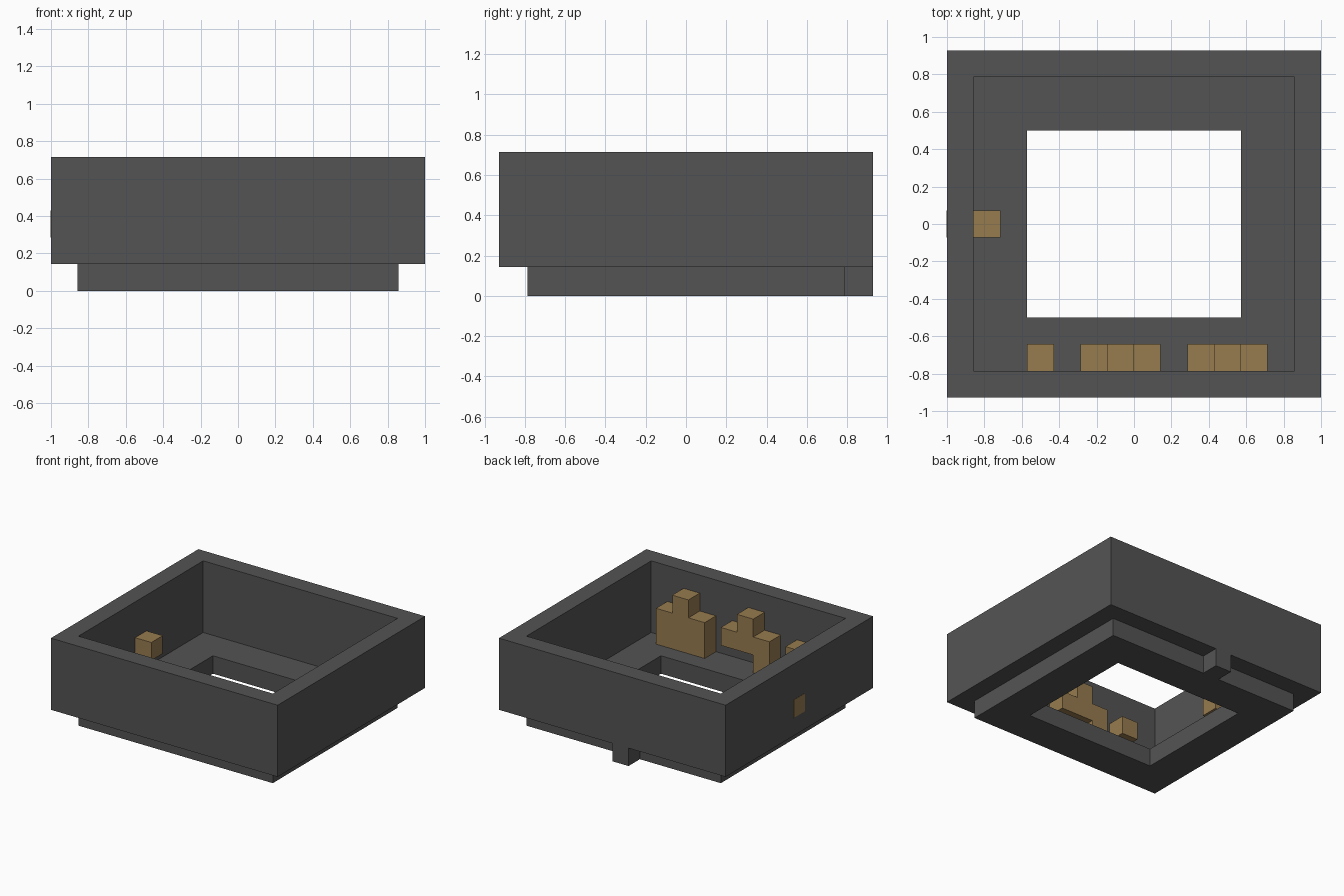
import bpy
import bmesh

U = 1 / 7  # block size

old = bpy.data.objects.get("Cube")
if old:
    bpy.data.objects.remove(old, do_unlink=True)


def material(name, rgb):
    m = bpy.data.materials.new(name)
    m.use_nodes = True
    m.diffuse_color = (*rgb, 1)
    m.node_tree.nodes["Principled BSDF"].inputs["Base Color"].default_value = (*rgb, 1)
    return m


GREY = material("dark grey", (0.088, 0.088, 0.088))
BROWN = material("wood brown", (0.31, 0.2, 0.08))


def finish(bm, name, mat):
    bmesh.ops.recalc_face_normals(bm, faces=bm.faces)
    mesh = bpy.data.meshes.new(name)
    bm.to_mesh(mesh)
    bm.free()
    mesh.materials.append(mat)
    obj = bpy.data.objects.new(name, mesh)
    bpy.context.collection.objects.link(obj)
    return obj


def rect_sweep(name, profile, mat):
    """Sweep a closed (half x, half y, z) profile round four square corners."""
    bm = bmesh.new()
    rings = [[bm.verts.new((sx * hx * U, sy * hy * U, z * U))
              for sx, sy in ((-1, -1), (1, -1), (1, 1), (-1, 1))]
             for hx, hy, z in profile]
    for a, b in zip(rings, rings[1:] + rings[:1]):
        for i in range(4):
            j = (i + 1) % 4
            bm.faces.new((a[i], a[j], b[j], b[i]))
    return finish(bm, name, mat)


def extrude_shape(name, outline, y0, y1, mat):
    """Extrude an (x, z) outline from y0 to y1, all in blocks."""
    bm = bmesh.new()
    face = bm.faces.new([bm.verts.new((x * U, y0 * U, z * U)) for x, z in outline])
    new = bmesh.ops.extrude_face_region(bm, geom=[face])["geom"]
    bmesh.ops.translate(bm, vec=(0, (y1 - y0) * U, 0),
                        verts=[v for v in new if isinstance(v, bmesh.types.BMVert)])
    return finish(bm, name, mat)


def box(name, x0, x1, y0, y1, z0, z1, mat):
    return extrude_shape(name, [(x0, z0), (x1, z0), (x1, z1), (x0, z1)], y0, y1, mat)


# Tray: raised walls, recessed plinth and open floor in one shell
rect_sweep("tray_walls_and_base", [
    (7, 6.5, 5), (7, 6.5, 1), (6, 5.5, 1), (6, 5.5, 0),
    (4, 3.5, 0), (4, 3.5, 1), (6, 5.5, 1), (6, 5.5, 5)], GREY)

# Tab on the back of the plinth
box("back_tab", -1, 0, 5.5, 6.5, 0, 1, GREY)

# Stepped shapes standing against the inside of the front wall
extrude_shape("left_stepped_block", [
    (2, 1), (5, 1), (5, 3), (4, 3), (4, 4), (3, 4), (3, 3), (2, 3)], -5.5, -4.5, BROWN)
extrude_shape("middle_stepped_block", [
    (-2, 1), (-1, 1), (-1, 2), (1, 2), (1, 3), (0, 3), (0, 4), (-1, 4),
    (-1, 3), (-2, 3)], -5.5, -4.5, BROWN)
box("small_front_block", -4, -3, -5.5, -4.5, 2, 3, BROWN)

# Peg running through the right wall, just proud of its outside
box("side_peg", -7.012, -5, -0.5, 0.5, 2, 3, BROWN)
